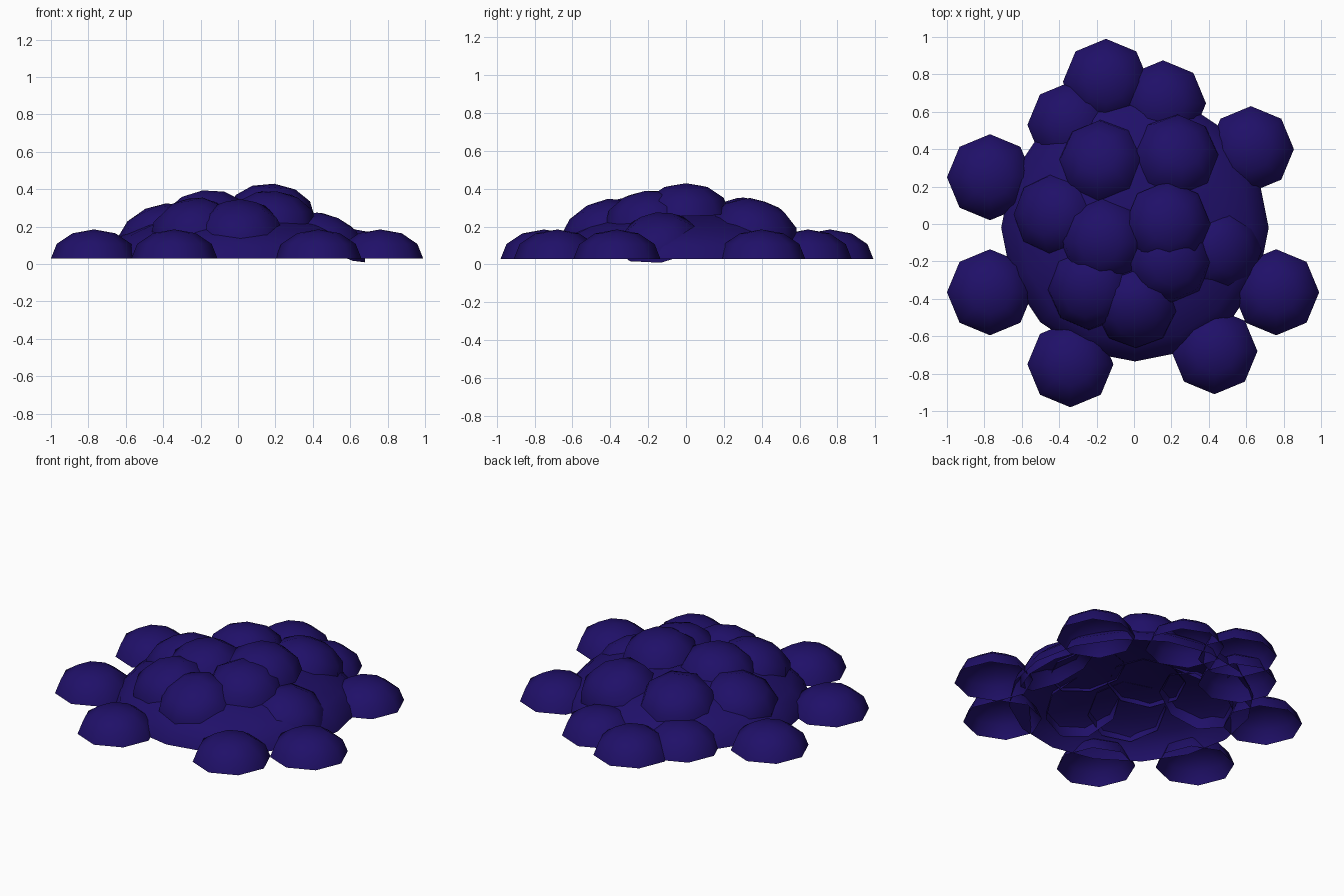
import bpy, bmesh, math
from mathutils import Vector, Matrix

if "Cube" in bpy.data.objects:
    bpy.data.objects.remove(bpy.data.objects["Cube"])

mat = bpy.data.materials.new("dark_blue")
mat.diffuse_color = (0.014, 0.005, 0.14, 1)
mat.use_nodes = True
mat.node_tree.nodes["Principled BSDF"].inputs["Base Color"].default_value = mat.diffuse_color


def shell(name, loc, radius, height, segs, rings, tilt=0.0):
    """Open half-ellipsoid, leaning away from the middle by tilt degrees."""
    bm = bmesh.new()
    bmesh.ops.create_uvsphere(bm, u_segments=segs, v_segments=rings, radius=1)
    bmesh.ops.delete(bm, geom=[v for v in bm.verts if v.co.z < -0.01], context='VERTS')
    bmesh.ops.scale(bm, vec=(radius, radius, height), verts=bm.verts)
    axis = Vector((-loc[1], loc[0], 0))
    if tilt:
        bmesh.ops.transform(bm, matrix=Matrix.Rotation(math.radians(tilt), 4, axis), verts=bm.verts)
    for f in bm.faces:
        f.smooth = True
    me = bpy.data.meshes.new(name)
    bm.to_mesh(me)
    bm.free()
    me.materials.append(mat)
    ob = bpy.data.objects.new(name, me)
    ob.location = loc
    bpy.context.collection.objects.link(ob)


# large shallow mound
shell("mound", (0.005, -0.02, 0.03), 0.715, 0.25, 16, 12)

# caps lying flat around the edge
edge = [(-0.15, 0.76), (0.155, 0.645), (-0.34, 0.53), (0.625, 0.4), (-0.77, 0.25),
        (-0.77, -0.365), (0.76, -0.365), (-0.34, -0.75), (0.43, -0.68)]
for i, (x, y) in enumerate(edge):
    shell(f"edge_cap_{i + 1}", (x, y, 0.03), 0.23, 0.155, 8, 6)

# caps leaning outwards on the mound: x, y, z, tilt
upper = [(-0.18, 0.34, 0.19, 20), (0.23, 0.37, 0.185, 22), (-0.43, 0.05, 0.155, 25),
         (-0.17, -0.09, 0.24, 8), (0.18, 0.0, 0.275, 5), (0.47, -0.14, 0.106, 26),
         (0.19, -0.2, 0.235, 10), (-0.24, -0.35, 0.19, 20), (0.01, -0.45, 0.175, 28)]
for i, (x, y, z, t) in enumerate(upper):
    shell(f"upper_cap_{i + 1}", (x, y, z), 0.23, 0.155, 8, 6, t)
